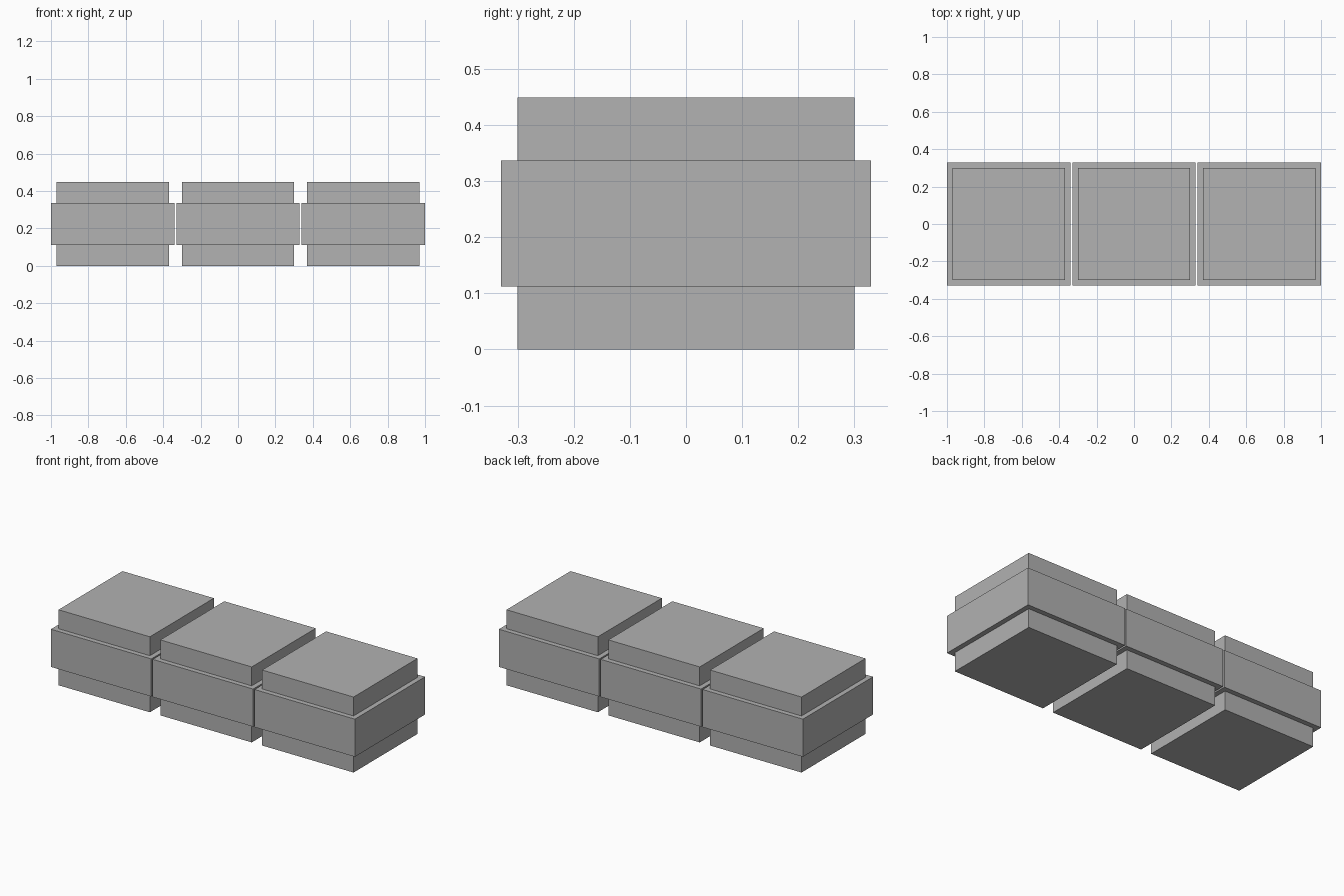
import bpy
import bmesh
from mathutils import Matrix, Vector

cube = bpy.data.objects.get("Cube")
if cube:
    bpy.data.objects.remove(cube, do_unlink=True)

PITCH = 0.67        # spacing between blocks
WIDTH = 0.66        # wide middle band
INSET = 0.0415      # step in to the caps
BAND = 0.224        # height of the band
CAP = 0.1125        # height of each cap

grey = bpy.data.materials.new("plain_grey")
grey.use_nodes = True
colour = (0.445, 0.445, 0.445, 1)
grey.diffuse_color = colour
grey.node_tree.nodes["Principled BSDF"].inputs["Base Color"].default_value = colour


def stepped_block(name, x):
    """Wide square band with a narrower cap raised above and below."""
    bm = bmesh.new()
    size = Matrix.Diagonal((WIDTH, WIDTH, BAND, 1))
    bmesh.ops.create_cube(bm, size=1, matrix=size)
    bm.normal_update()
    ends = [f for f in bm.faces if abs(f.normal.z) > 0.5]
    for face in ends:
        direction = 1 if face.normal.z > 0 else -1
        bmesh.ops.inset_region(bm, faces=[face], thickness=INSET)
        raised = bmesh.ops.extrude_discrete_faces(bm, faces=[face])["faces"]
        bmesh.ops.translate(bm, verts=raised[0].verts,
                            vec=Vector((0, 0, direction * CAP)))
    bmesh.ops.recalc_face_normals(bm, faces=bm.faces)
    mesh = bpy.data.meshes.new(name)
    bm.to_mesh(mesh)
    bm.free()
    mesh.materials.append(grey)
    block = bpy.data.objects.new(name, mesh)
    block.location = (x, 0, CAP + BAND / 2)
    bpy.context.collection.objects.link(block)


# Row of three blocks
for side, name in enumerate(("right_block", "middle_block", "left_block"), -1):
    stepped_block(name, side * PITCH)
